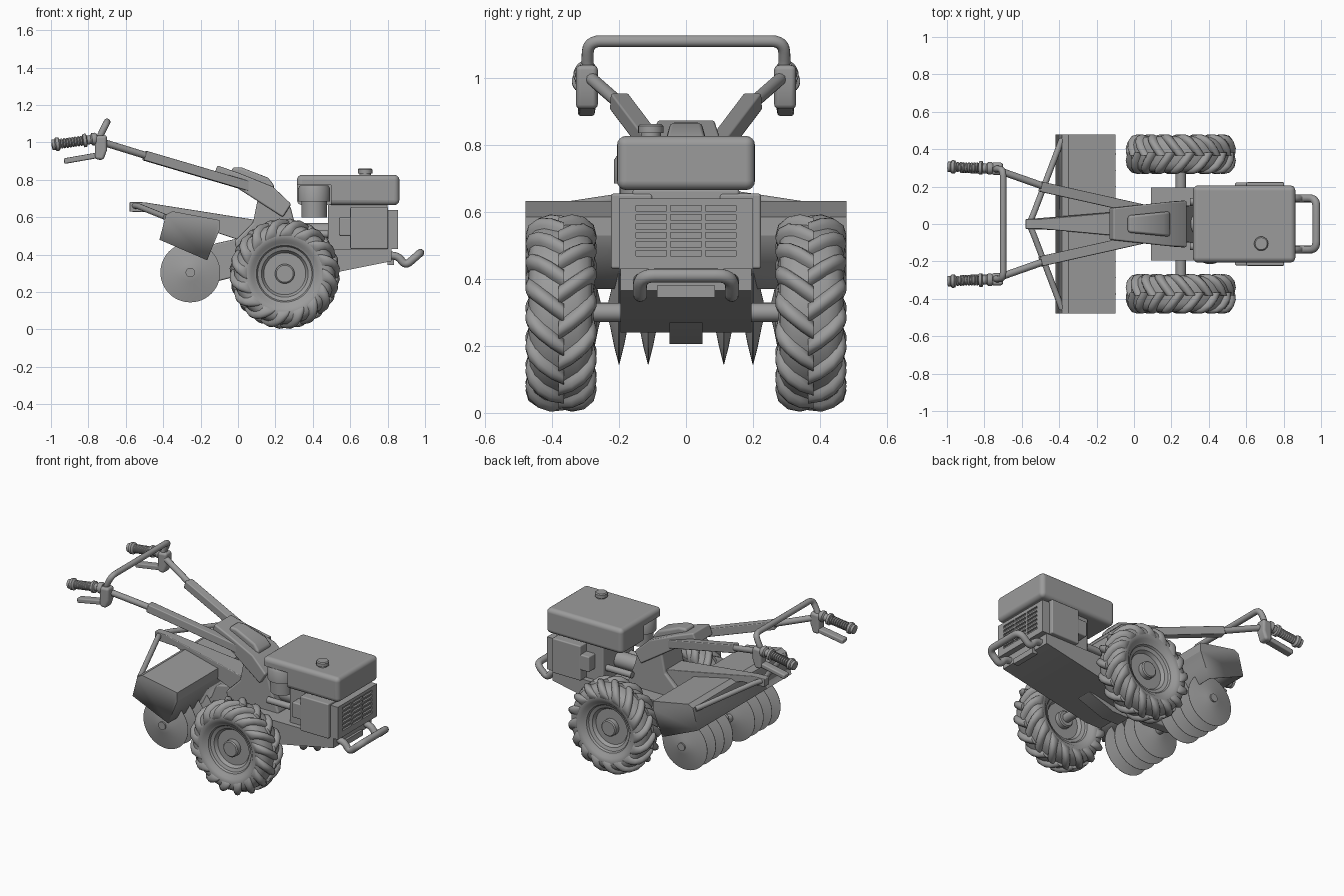
import bpy, bmesh, math
from mathutils import Vector, Matrix

if "Cube" in bpy.data.objects:
    bpy.data.objects.remove(bpy.data.objects["Cube"])

GREY = bpy.data.materials.new("dark_grey")
GREY.diffuse_color = (.33, .33, .33, 1)
GREY.use_nodes = True
GREY.node_tree.nodes["Principled BSDF"].inputs["Base Color"].default_value = GREY.diffuse_color

def shade(ob, angle=35):
    bpy.ops.object.select_all(action='DESELECT')
    ob.select_set(True)
    bpy.context.view_layer.objects.active = ob
    bpy.ops.object.shade_smooth_by_angle(angle=math.radians(angle))

def make(name, bm, mirror=False, bevel=0, angle=35, seg=2):
    bmesh.ops.remove_doubles(bm, verts=bm.verts, dist=1e-5)
    bmesh.ops.recalc_face_normals(bm, faces=bm.faces)
    me = bpy.data.meshes.new(name)
    bm.to_mesh(me)
    bm.free()
    me.materials.append(GREY)
    ob = bpy.data.objects.new(name, me)
    bpy.context.collection.objects.link(ob)
    shade(ob, angle)
    if bevel:
        m = ob.modifiers.new("bevel", 'BEVEL')
        m.width, m.segments, m.limit_method, m.harden_normals = bevel, seg, 'ANGLE', True
    if mirror:
        m = ob.modifiers.new("mirror", 'MIRROR')
        m.use_axis = (False, True, False)
    return ob

def add_box(bm, lo, hi):
    lo, hi = Vector(lo), Vector(hi)
    bmesh.ops.create_cube(bm, size=1, matrix=Matrix.Translation((lo + hi) / 2) @ Matrix.Diagonal((*(hi - lo), 1)))

def box(name, lo, hi, **k):
    bm = bmesh.new()
    add_box(bm, lo, hi)
    return make(name, bm, **k)

def beam(name, a, b, w, h, **k):
    a, b = Vector(a), Vector(b)
    d = b - a
    side = Vector((0, 0, 1)).cross(d).normalized()
    up = d.normalized().cross(side)
    rot = Matrix((d.normalized(), side, up)).transposed().to_4x4()
    bm = bmesh.new()
    bmesh.ops.create_cube(bm, size=1, matrix=Matrix.Translation((a + b) / 2) @ rot @ Matrix.Diagonal((d.length, w, h, 1)))
    return make(name, bm, **k)

def prism(name, pts, width, drop=None, y0=0, **k):
    """Side profile (x, z) spread over y; width may be a function of x."""
    wf = width if callable(width) else (lambda x: width)
    bm = bmesh.new()
    A = [bm.verts.new((x, y0 - wf(x), z)) for x, z in pts]
    B = [bm.verts.new((x, y0 + wf(x), z)) for x, z in pts]
    bm.faces.new(A)
    bm.faces.new(B[::-1])
    n = len(pts)
    for i in range(n):
        if i != drop:
            j = (i + 1) % n
            bm.faces.new((A[i], B[i], B[j], A[j]))
    return make(name, bm, **k)

def add_lathe(bm, prof, origin, axis, n=40):
    """Revolve (distance along axis, radius) points."""
    q = Vector(axis).to_track_quat('Z', 'Y')
    rings = [[bm.verts.new(Vector(origin) + q @ Vector((r * math.cos(t), r * math.sin(t), a)))
              for t in (2 * math.pi * i / n for i in range(n))] for a, r in prof]
    for R, S in zip(rings, rings[1:]):
        for i in range(n):
            j = (i + 1) % n
            bm.faces.new((R[i], R[j], S[j], S[i]))

def lathe(name, prof, origin, axis, n=40, **k):
    bm = bmesh.new()
    add_lathe(bm, prof, origin, axis, n)
    return make(name, bm, **k)

def rod(name, a, b, r, n=24, **k):
    a, b = Vector(a), Vector(b)
    L = (b - a).length
    return lathe(name, [(0, 0), (0, r), (L, r), (L, 0)], a, b - a, n, **k)

def tube(name, pts, r, fillet=0.04, mirror=False):
    pts = [Vector(p) for p in pts]
    path = [pts[0]]
    for p, c, q in zip(pts, pts[1:], pts[2:]):
        f = min(fillet, (p - c).length * .48, (q - c).length * .48)
        s, e = c + (p - c).normalized() * f, c + (q - c).normalized() * f
        path += [s.lerp(c, t).lerp(c.lerp(e, t), t) for t in (i / 6 for i in range(7))]
    path.append(pts[-1])
    cu = bpy.data.curves.new(name, 'CURVE')
    cu.dimensions, cu.bevel_depth, cu.bevel_resolution, cu.use_fill_caps = '3D', r, 4, True
    sp = cu.splines.new('POLY')
    sp.points.add(len(path) - 1)
    for sv, v in zip(sp.points, path):
        sv.co = (*v, 1)
    tmp = bpy.data.objects.new(name + "_path", cu)
    bpy.context.collection.objects.link(tmp)
    bm = bmesh.new()
    bm.from_mesh(tmp.evaluated_get(bpy.context.evaluated_depsgraph_get()).to_mesh())
    bpy.data.objects.remove(tmp)
    return make(name, bm, mirror=mirror, angle=50)

def cut(ob, cutter):
    m = ob.modifiers.new("cut", 'BOOLEAN')
    m.operation, m.object, m.solver = 'DIFFERENCE', cutter, 'EXACT'
    me = bpy.data.meshes.new_from_object(ob.evaluated_get(bpy.context.evaluated_depsgraph_get()))
    ob.modifiers.clear()
    ob.data = me
    bpy.data.objects.remove(cutter)
    shade(ob, 30)

# wheels: tyre carcass with dished rim, then swept rounded chevron lugs
WC = Vector((0.25, -0.373, 0.298))
half = [(0.272, 0), (0.268, .05), (.255, .078), (.235, .092), (.205, .097), (.18, .09), (.165, .075),
        (.152, .07), (.145, .058), (.125, .05), (.112, .03), (.06, .03)]
hub = [(.052, .03), (.052, .06), (.045, .066), (0, .066)]
outer = half + hub
prof = [(-y, r) for r, y in outer[::-1]] + [(y, r) for r, y in outer[1:]]
lathe("wheel", prof, WC, (0, 1, 0), 64, mirror=True)
bm = bmesh.new()
N = 16
path = [(-.008, .270), (.03, .270), (.06, .264), (.083, .250), (.095, .228), (.098, .205)]
section = [(-.032, -.25), (-.024, .45), (-.012, .9), (0, 1), (.012, .9), (.024, .45), (.032, -.25)]
for side in (-1, 1):
    for i in range(N):
        prev = None
        for s, (y, r) in enumerate(path):
            a, b = path[max(s - 1, 0)], path[min(s + 1, 5)]
            t = Vector((b[0] - a[0], b[1] - a[1])).normalized()
            nrm = Vector((-t.y, t.x))
            h = (.02, .026, .025, .02, .012, .002)[s]
            ang = 2 * math.pi * (i + (0.5 if side > 0 else 0)) / N + (0, .1, .19, .27, .33, .37)[s]
            ring = []
            for off, f in section:
                rr, yy = r + nrm.y * h * f, y + nrm.x * h * f
                th = ang + off / r
                ring.append(bm.verts.new(WC + Vector((-rr * math.sin(th), side * yy, rr * math.cos(th)))))
            if prev:
                for j in range(7):
                    bm.faces.new((prev[j], prev[(j + 1) % 7], ring[(j + 1) % 7], ring[j]))
            if s in (0, 5):
                bm.faces.new(ring)
            prev = ring
make("tyre_lugs", bm, mirror=True, angle=60)
rod("axle", (.25, -.35, .3), (.25, .35, .3), .028)

# chassis, gearbox and column
prism("chassis", [(.09, .24), (.2, .24), (.82, .365), (.82, .43), (.09, .43)], .195)
prism("drain_block", [(.08, .26), (.08, .205), (.2, .205), (.38, .27)], .05)
prism("gearbox", [(-.02, .47), (.08, .57), (.11, .72), (.28, .66), (.30, .58), (.36, .43), (.3, .3), (.03, .3)],
      .1, bevel=.012)
prism("chain_case", [(.06, .5), (-.12, .46), (-.29, .34), (-.28, .27), (-.1, .26), (.06, .3)], .035, bevel=.01)
rod("drive_shaft", (.2, 0, .52), (.6, 0, .52), .05)
for y in (-.12, .12):
    rod("exhaust_pipe", (.3, y, .51), (.56, y, .51), .02)

# engine body and side covers
box("engine_block", (.48, -.16, .42), (.8, .16, .67), bevel=.01)
box("side_cover", (.6, -.224, .43), (.803, -.1, .655), mirror=True, bevel=.008)
box("side_cover_step", (.54, -.222, .5), (.61, -.1, .6), mirror=True, bevel=.008)

# radiator grille with slots
grille = prism("grille_housing", [(.79, .43), (.855, .43), (.855, .64), (.79, .64)], .2)
bm = bmesh.new()
for c in (-1, 0, 1):
    for r in range(6):
        y, z = c * .104, .477 + r * .0268
        add_box(bm, (.843, y - .046, z - .008), (.9, y + .046, z + .008))
cut(grille, make("grille_cutter", bm))

# fuel tank with a notch for the air filter
tank = box("fuel_tank", (.315, -.206, .665), (.863, .206, .827), bevel=.028, seg=4)
cut(tank, box("tank_cutter", (.25, -.3, .6), (.497, -.02, .772)))
lathe("fuel_cap", [(0, 0), (0, .03), (.015, .03), (.015, .038), (.036, .038), (.042, .032), (.042, 0)],
      (.68, -.105, .82), (0, 0, 1), 24)
lathe("air_filter", [(0, 0), (0, .068), (.085, .068), (.085, .085), (.155, .085), (.17, .075), (.17, 0)],
      (.407, -.13, .6), (0, 0, 1))

# front bumper
tube("bumper", [(.78, -.137, .395), (.855, -.137, .395), (.895, -.137, .34), (.975, -.137, .41),
                (.975, .137, .41), (.895, .137, .34), (.855, .137, .395), (.78, .137, .395)], .021, .045)
box("bumper_mount", (.8, -.086, .345), (.835, .086, .38))

# console
prism("console", [(-.135, .81), (-.11, .877), (.01, .835), (.185, .765), (.285, .67), (.24, .6), (-.01, .76)],
      lambda x: .085 + .04 * min(max((x + .12) / .35, 0), 1), bevel=.01)
prism("console_hump", [(-.04, .82), (-.03, .868), (.02, .866), (.16, .812), (.195, .77), (.18, .7)],
      lambda x: .045 + .1 * (x + .04), bevel=.015)

# handlebars, grips and levers
beam("handle_arm", (.06, -.075, .765), (-.5, -.2, .93), .055, .052, mirror=True, bevel=.006)
tube("handle_tube", [(-.45, -.19, .917), (-.72, -.285, 1.0), (-.80, -.30, 1.018)], .019, .03, mirror=True)
gp = [(0, 0), (0, .026), (.012, .034), (.028, .034), (.036, .024), (.055, .024), (.06, .036), (.076, .036), (.08, .02)]
for i in range(8):
    gp += [(.084 + i * .015, .027), (.091 + i * .015, .027), (.093 + i * .015, .021)]
gp += [(.208, .036), (.224, .036), (.23, .028), (.245, .028), (.248, 0)]
lathe("grip", gp, (-.752, -.298, 1.02), (-.248, -.008, -.034), 24, mirror=True)
prism("control_bracket", [(-.765, .91), (-.765, 1.035), (-.70, 1.04), (-.70, .96), (-.72, .905)], .033,
      y0=-.296, bevel=.016, seg=3, mirror=True)
beam("clutch_lever", (-.93, -.298, .9), (-.73, -.292, .935), .05, .03, mirror=True, bevel=.008)
tube("handle_hoop", [(-.745, -.285, 1.0), (-.735, -.295, 1.04), (-.70, -.292, 1.11), (-.70, .292, 1.11),
                     (-.735, .295, 1.04), (-.745, .285, 1.0)], .018, .04)

# rear beam with diagonal stays
prism("rear_beam", [(-.58, .63), (-.58, .682), (-.5, .68), (.1, .585), (.06, .46), (-.15, .53), (-.42, .625)],
      lambda x: .026 + .055 * max((x + .5) / .6, 0), bevel=.005)
tube("hood_stay", [(-.56, 0, .662), (-.535, -.06, .66), (-.385, -.455, .6)], .016, .03, mirror=True)

# disc hood, open underneath
hood = prism("disc_hood", [(-.42, .48), (-.385, .615), (-.35, .632), (-.1, .585), (-.1, .53), (-.165, .37)], .479,
             drop=5, angle=20)
m = hood.modifiers.new("thickness", 'SOLIDIFY')
m.thickness, m.offset = .008, -1

# disc gang
bm = bmesh.new()
for i in range(4):
    y = -.113 - i * .087
    add_lathe(bm, [(-.032, 0), (-.032, .026), (-.026, .05), (-.015, .105), (-.001, .16), (.001, .16), (.015, .105),
                   (.026, .05), (.032, .026), (.032, 0)], (-.255, y, .305), (0, 1, 0), 48)
make("tiller_discs", bm, mirror=True, angle=30)
rod("disc_shaft", (-.255, -.415, .305), (-.255, .415, .305), .025)
